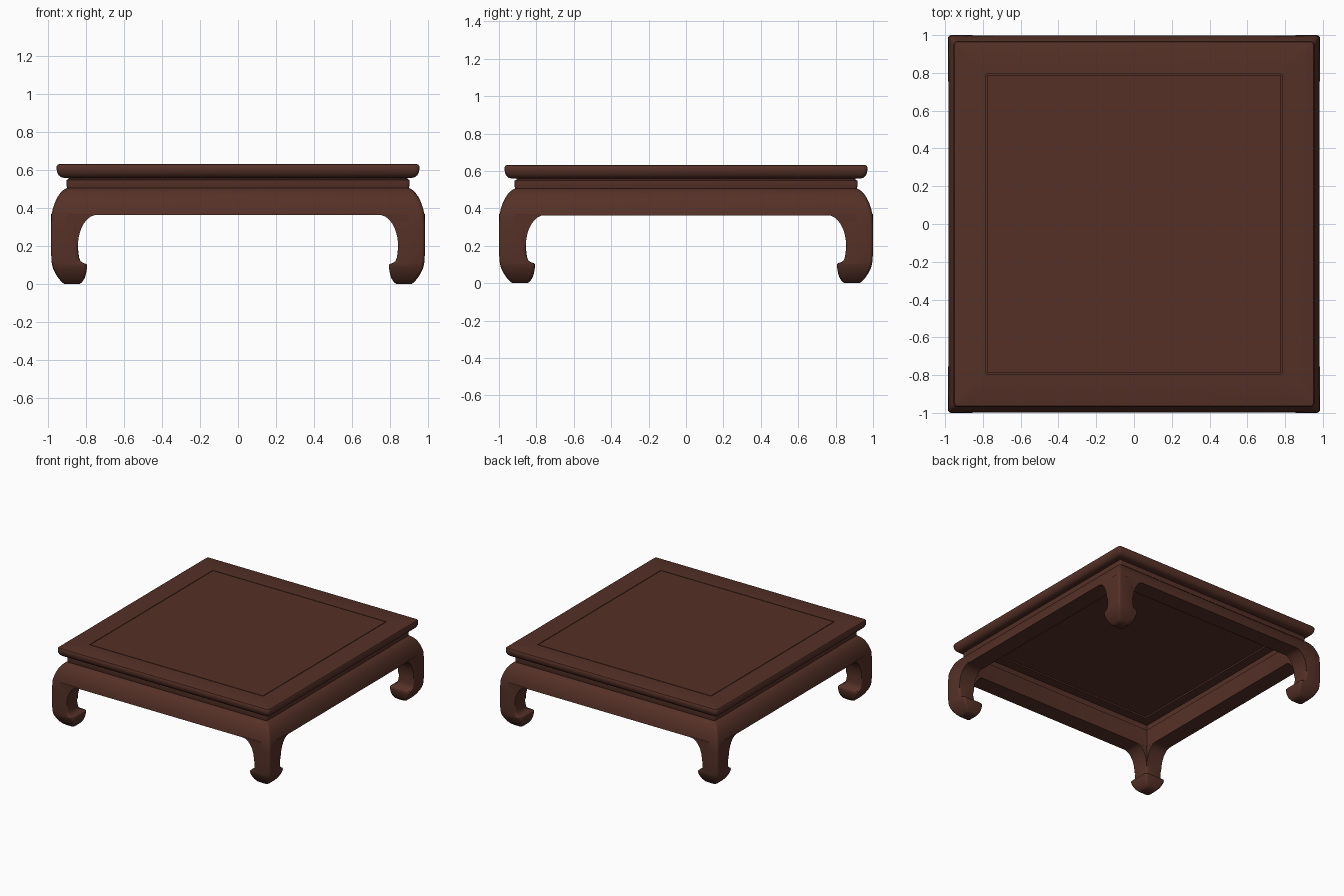
import bpy, bmesh, math

if "Cube" in bpy.data.objects:
    bpy.data.objects.remove(bpy.data.objects["Cube"])

YS = 1.0155  # the table is slightly deeper than wide

wood = bpy.data.materials.new("dark red brown wood")
wood.diffuse_color = (0.09, 0.030, 0.020, 1)
wood.use_nodes = True
wood.node_tree.nodes["Principled BSDF"].inputs["Base Color"].default_value = wood.diffuse_color


def finish(bm, name):
    bmesh.ops.recalc_face_normals(bm, faces=bm.faces)
    for v in bm.verts:
        v.co.y *= YS
    me = bpy.data.meshes.new(name)
    bm.to_mesh(me)
    bm.free()
    ob = bpy.data.objects.new(name, me)
    bpy.context.collection.objects.link(ob)
    me.materials.append(wood)
    bpy.ops.object.select_all(action='DESELECT')
    ob.select_set(True)
    bpy.context.view_layer.objects.active = ob
    bpy.ops.object.shade_smooth_by_angle(angle=math.radians(38))
    return ob


def square_ring(bm, cx, cy, half, r, z, n=4):
    """Ring of verts around a rounded square."""
    out = []
    for q in range(4):
        mid = math.pi / 4 + q * math.pi / 2
        sx = 1 if math.cos(mid) > 0 else -1
        sy = 1 if math.sin(mid) > 0 else -1
        for i in range(n + 1):
            a = q * math.pi / 2 + i * math.pi / 2 / n
            out.append(bm.verts.new((cx + sx * (half - r) + r * math.cos(a),
                                     cy + sy * (half - r) + r * math.sin(a), z)))
    return out


def bridge(bm, a, b):
    for i in range(len(a)):
        j = (i + 1) % len(a)
        bm.faces.new((a[i], a[j], b[j], b[i]))


def frame(name, profile, r):
    """Closed (half width, z) profile carried round the square."""
    bm = bmesh.new()
    rings = [square_ring(bm, 0, 0, h, r if h > 0.88 else 0.003, z) for h, z in profile]
    for i in range(len(rings)):
        bridge(bm, rings[i], rings[(i + 1) % len(rings)])
    return finish(bm, name)


def slab(name, half, z0, z1):
    bm = bmesh.new()
    a, b = (square_ring(bm, 0, 0, half, 0.002, z) for z in (z0, z1))
    bridge(bm, a, b)
    bm.faces.new(a)
    bm.faces.new(b)
    return finish(bm, name)


# Tabletop: moulded frame, centre panel and the tongue beneath the thin gap
frame("tabletop_frame", [(0.783, 0.632), (0.94, 0.632), (0.95, 0.629), (0.955, 0.62),
                         (0.955, 0.602), (0.952, 0.588), (0.945, 0.574), (0.934, 0.564),
                         (0.92, 0.560), (0.783, 0.560)], 0.02)
slab("tabletop_panel", 0.7775, 0.585, 0.632)
slab("panel_tongue", 0.80, 0.572, 0.600)

# Recessed waist
frame("waist", [(0.893, 0.565), (0.893, 0.553), (0.903, 0.548), (0.903, 0.518),
                (0.898, 0.500), (0.86, 0.500), (0.86, 0.565)], 0.015)

# Bulging apron
frame("apron", [(0.86, 0.508), (0.898, 0.508), (0.915, 0.499), (0.934, 0.482),
                (0.951, 0.458), (0.965, 0.428), (0.976, 0.395), (0.982, 0.363),
                (0.845, 0.363), (0.845, 0.508)], 0.022)

# Legs: (z, inner, outer) sections with an inward hooked foot
SECTIONS = [(0, .835, .913), (.010, .821, .927), (.030, .808, .945), (.055, .800, .961),
            (.080, .796, .973), (.100, .795, .979), (.106, .799, .980), (.112, .816, .981),
            (.120, .829, .982), (.140, .837, .983), (.170, .841, .985), (.220, .843, .985),
            (.300, .843, .985), (.370, .843, .981), (.400, .845, .973)]


def leg(name, sx, sy):
    bm = bmesh.new()
    rings = []
    for z, i, o in SECTIONS:
        c = (i + o) / 2
        rings.append(square_ring(bm, sx * c, sy * c, (o - i) / 2, 0.018, z))
    for a, b in zip(rings, rings[1:]):
        bridge(bm, a, b)
    bm.faces.new(rings[0])
    bm.faces.new(rings[-1])
    # curved brackets joining the leg to both aprons
    pts = [(0.743 + 0.1 * math.cos(t), 0.2 + 0.164 * math.sin(t))
           for t in (k * math.pi / 24 for k in range(13))]
    pts += [(0.743, 0.37), (0.90, 0.37), (0.90, 0.2)]
    for swap in (False, True):
        loops = []
        for d in (0.8455, 0.9835):
            loops.append([bm.verts.new((sx * (d if swap else u), sy * (u if swap else d), z))
                          for u, z in pts])
        bridge(bm, *loops)
        bm.faces.new(loops[0])
        bm.faces.new(loops[1])
    return finish(bm, name)


for sx, side in ((-1, "left"), (1, "right")):
    for sy, end in ((-1, "front"), (1, "back")):
        leg(f"{end}_{side}_leg", sx, sy)
